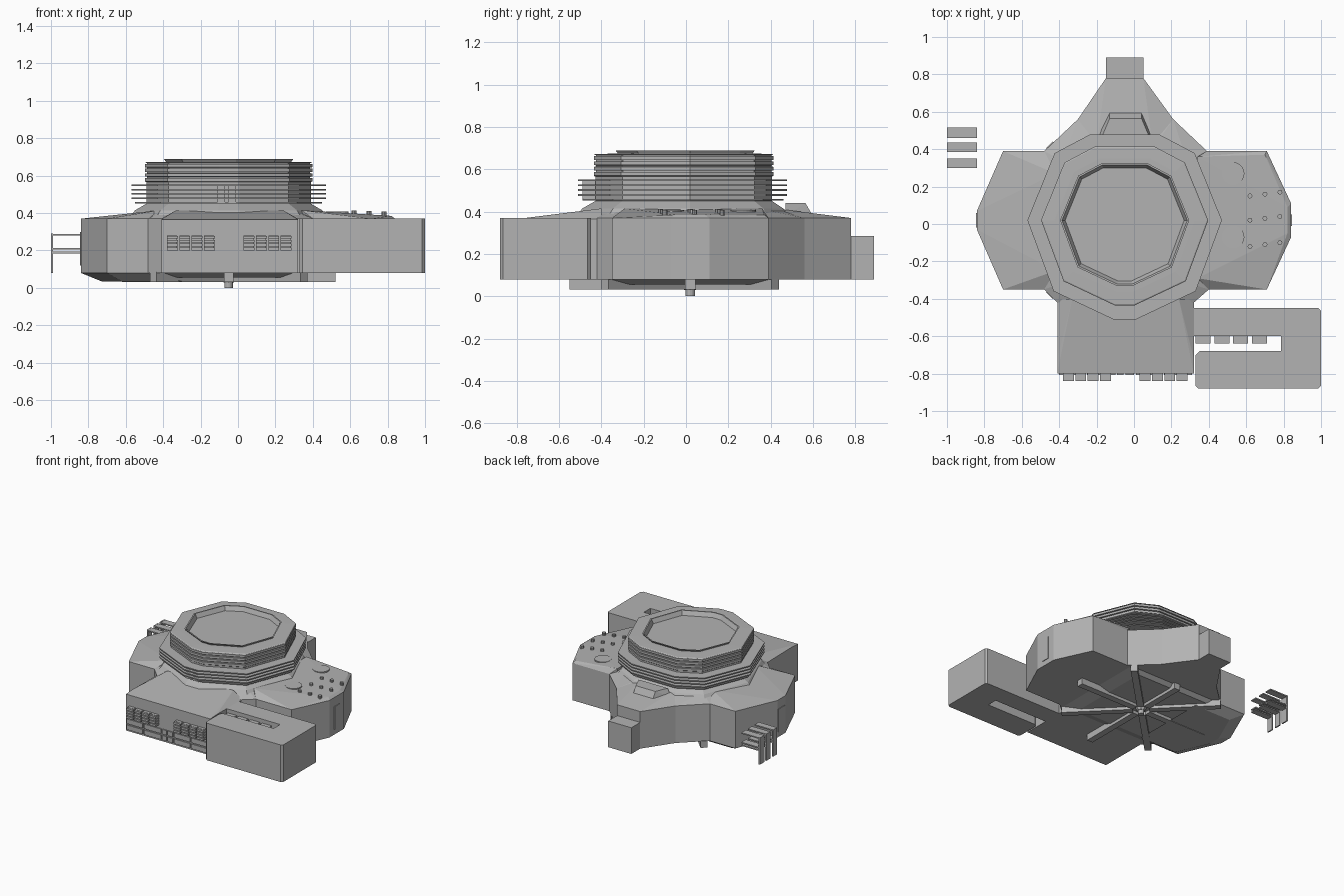
import bpy, bmesh, math
from mathutils import Vector

cube = bpy.data.objects.get("Cube")
if cube:
    bpy.data.objects.remove(cube)

CX, CY = -0.05, 0.02
LOW, WALL, DECK = 0.08, 0.37, 0.415

grey = bpy.data.materials.new("hull_grey")
grey.use_nodes = True
tone = (0.45, 0.45, 0.45, 1)
grey.diffuse_color = tone
grey.node_tree.nodes["Principled BSDF"].inputs["Base Color"].default_value = tone


def finish(bm, name):
    bmesh.ops.recalc_face_normals(bm, faces=bm.faces)
    mesh = bpy.data.meshes.new(name)
    bm.to_mesh(mesh)
    bm.free()
    mesh.materials.append(grey)
    obj = bpy.data.objects.new(name, mesh)
    bpy.context.collection.objects.link(obj)
    return obj


def hull(name, points):
    bm = bmesh.new()
    for p in points:
        bm.verts.new(p)
    res = bmesh.ops.convex_hull(bm, input=bm.verts)
    loose = [v for v in res["geom_interior"] if isinstance(v, bmesh.types.BMVert)]
    bmesh.ops.delete(bm, geom=loose, context="VERTS")
    bmesh.ops.dissolve_limit(bm, angle_limit=0.01, verts=bm.verts, edges=bm.edges)
    return finish(bm, name)


def at(outline, z):
    return [(x, y, z) for x, y in outline]


def slab(name, outline, z0, z1):
    """Extruded outline, which may be concave."""
    bm = bmesh.new()
    face = bm.faces.new([bm.verts.new(p) for p in at(outline, z0)])
    res = bmesh.ops.extrude_face_region(bm, geom=[face])
    verts = [v for v in res["geom"] if isinstance(v, bmesh.types.BMVert)]
    bmesh.ops.translate(bm, vec=(0, 0, z1 - z0), verts=verts)
    return finish(bm, name)


def box(name, x0, x1, y0, y1, z0, z1):
    return slab(name, [(x0, y0), (x1, y0), (x1, y1), (x0, y1)], z0, z1)


def disc(name, x, y, r, z0, z1, n=24):
    ring = [(x + r * math.cos(2 * math.pi * i / n), y + r * math.sin(2 * math.pi * i / n))
            for i in range(n)]
    return slab(name, ring, z0, z1)


def octo(r):
    """Octagon with blunted front and back points."""
    unit = [(1, 0), (.72, .69), (.36, .88), (-.36, .88), (-.72, .69), (-1, 0),
            (-.73, -.73), (-.115, -1.02), (.115, -1.02), (.73, -.73)]
    return [(CX + r * x, CY + r * y) for x, y in unit]


def loft(name, profile):
    """Stack of octagons from (radius, height) pairs, capped at both ends."""
    bm = bmesh.new()
    rings = [[bm.verts.new(p) for p in at(octo(r), z)] for r, z in profile]
    n = len(rings[0])
    for a, b in zip(rings, rings[1:]):
        for i in range(n):
            j = (i + 1) % n
            bm.faces.new((a[i], a[j], b[j], b[i]))
    bm.faces.new(rings[0])
    bm.faces.new(rings[-1])
    return finish(bm, name)


# Hull core and its four arms
core = [(-.48, -.35), (-.41, -.42), (.32, -.42), (.4, -.35),
        (.39, .39), (.21, .56), (-.3, .56), (-.48, .39)]
hull("hull_core", at(core, LOW) + at(core, WALL) + at(octo(.46), DECK))

right_arm = [(-.48, -.35), (-.7, -.35), (-.84, -.03), (-.84, .07), (-.7, .39), (-.48, .39)]
hull("right_arm", at(right_arm, LOW) + at(right_arm, WALL)
     + [(-.42, -.25, DECK), (-.42, .27, DECK)])

left_arm = [(.4, -.35), (.71, -.35), (.84, -.07), (.84, .11), (.71, .39), (.39, .39)]
hull("left_arm", at(left_arm, LOW) + at(left_arm, WALL)
     + [(.34, -.29, DECK), (.34, .36, DECK), (.82, -.05, .385), (.82, .09, .385),
        (.7, .37, .385), (.7, -.2, .385)])

front_arm = [(-.41, -.8), (.32, -.8), (.32, -.4), (-.41, -.4)]
hull("front_arm", at(front_arm, LOW) + at(front_arm, WALL - .005)
     + [(-.41, -.72, WALL), (.32, -.72, WALL), (-.33, -.4, DECK), (.24, -.4, DECK)])

back_arm = [(.21, .56), (.05, .78), (-.15, .78), (-.3, .56), (-.3, .4), (.21, .4)]
hull("back_arm", at(back_arm, LOW) + at(back_arm, WALL)
     + [(.1, .42, DECK), (-.2, .42, DECK)])
box("back_block", -.15, .05, .77, .89, LOW, .285)
hull("back_ramp", [(x, y, z) for x, y, z in
                   [(-.2, .47, .38), (.1, .47, .38), (-.13, .6, .38), (.04, .6, .38),
                    (-.17, .47, .44), (.08, .47, .44), (-.13, .565, .44), (.04, .565, .44)]])

# Underside: sloped belly plates, radial beams and central post
belly = [(-.44, -.36), (.36, -.36), (.36, .4), (-.44, .4)]
belly_low = [(-.36, -.29), (.27, -.29), (.27, .37), (-.36, .37)]
hull("belly", at(belly, LOW) + at(belly_low, .055))
wing_low = [(-.3, -.28), (-.62, -.28), (-.73, -.03), (-.73, .07), (-.62, .32), (-.3, .32)]
hull("right_belly", at(right_arm, LOW) + at(wing_low, .035))
for i in range(8):
    a = i * math.pi / 4
    u, v = Vector((math.cos(a), math.sin(a))), Vector((-math.sin(a), math.cos(a)))
    c = Vector((CX, CY))
    reach = .4 if i == 2 else .57
    beam = [c + u * d + v * w for d, w in
            ((.06, -.025), (reach, -.025), (reach, .025), (.06, .025))]
    slab("belly_beam", [tuple(p) for p in beam], .032, .085)
hull("hub_cone", [(CX + r * math.cos(k * math.pi / 4), CY + r * math.sin(k * math.pi / 4), z)
                  for r, z in ((.055, .08), (.028, .03)) for k in range(8)])
disc("hub_post", CX, CY, .022, 0, .04, 12)

# Octagonal drum with grooves, a raised lip and a sunken roof
profile = [(.52, .39), (.5, .415), (.44, .45), (.44, .565)]
for k in range(4):
    z = .57 + k * .025
    profile += [(.447, z), (.447, z + .017), (.436, z + .018), (.436, z + .024)]
profile += [(.447, .668), (.44, .672), (.375, .674), (.335, .674), (.345, .688), (.335, .688), (.318, .655)]
loft("drum", profile)
for k in range(5):
    z = .452 + k * .023
    r = .5 if k == 0 else .52
    loft("drum_fin", [(.43, z), (r, z), (r, z + .008), (.43, z + .008)])
for x in (-.09, -.03):
    box("drum_bracket", x - .02, x + .02, -.49, -.42, .46, .55)

# Side dock with open slot and teeth
r = .015
dock = [(.32, -.45), (1 - r, -.45), (1, -.45 - r), (1, -.88 + r), (1 - r, -.88), (.33 + r, -.88),
        (.33, -.88 + r), (.33, -.7), (.35, -.68), (.785, -.68), (.785, -.6), (.32, -.6)]
slab("side_dock", dock, LOW, WALL)
for k in range(4):
    x = .33 + k * .1
    box("dock_tooth", x, x + .08, -.64, -.595, .25, .34)

# Front vents and lower panels
for x0 in (-.38, .03):
    for k in range(4):
        x = x0 + k * .066
        box("vent_core", x, x + .055, -.825, -.79, .2, .28)
        for j in range(4):
            z = .2 + j * .021
            box("vent_slat", x, x + .058, -.84, -.79, z, z + .015)
for x0, x1 in ((-.4, -.26), (-.25, -.1), (-.09, -.055), (-.045, 0), (.01, .15), (.16, .31)):
    for z in (.093, .14):
        box("front_panel", x0, x1, -.808, -.79, z, z + .037)

# Left arm deck fittings
for y in (.27, -.07):
    disc("deck_hatch", .53, y, .06, .37, .408)
for i, x in enumerate((.62, .7, .78)):
    for y in (-.12, .02, .15):
        disc("deck_stud", x, y + .01 * i, .013, .37, .413 - .003 * i, 10)

# Outboard brackets
for y0, y1 in ((.3, .35), (.385, .435), (.46, .515)):
    box("bracket_upright", -1, -.99, y0, y1, LOW, .29)
    for z in (.28, .205, .185):
        box("bracket_bar", -1, -.84, y0, y1, z, z + .009)

# Slim plates on the arm walls
box("right_wall_plate", -.845, -.83, -.02, .06, .12, .3)
box("left_wall_plate", .83, .845, -.01, .05, .12, .3)
